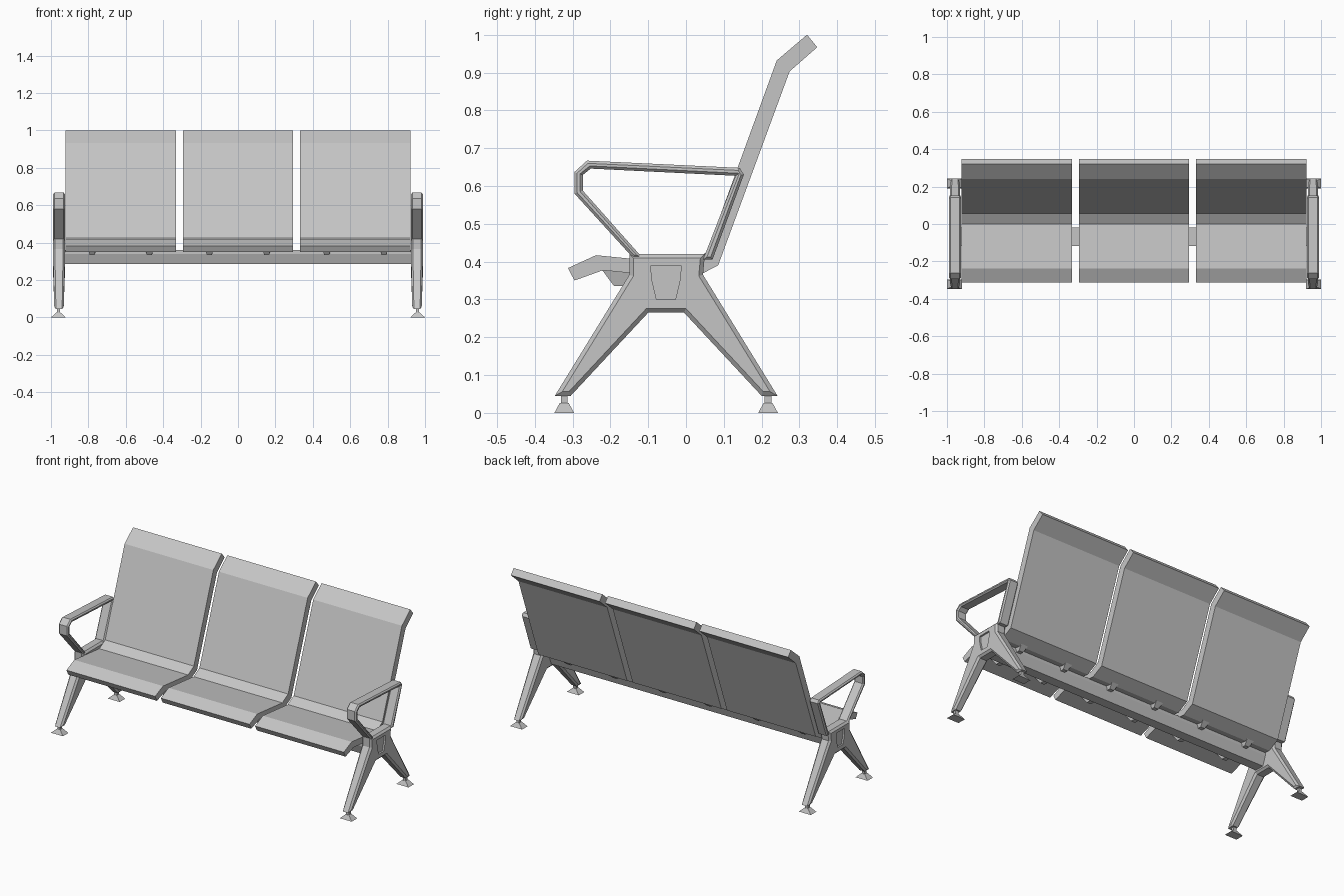
import bpy, bmesh
from mathutils import Matrix, Vector

if "Cube" in bpy.data.objects:
    bpy.data.objects.remove(bpy.data.objects["Cube"])

grey = bpy.data.materials.new("light grey")
grey.use_nodes = True
colour = (0.56, 0.56, 0.56, 1)
grey.diffuse_color = colour
grey.node_tree.nodes["Principled BSDF"].inputs["Base Color"].default_value = colour


def finish(name, bm):
    bmesh.ops.recalc_face_normals(bm, faces=bm.faces)
    mesh = bpy.data.meshes.new(name)
    bm.to_mesh(mesh)
    bm.free()
    mesh.materials.append(grey)
    obj = bpy.data.objects.new(name, mesh)
    bpy.context.collection.objects.link(obj)
    return obj


def prism(profile, centre, width, chamfer=0):
    """Extrude a (y, z) profile along x, with optional chamfered cap rims."""
    bm = bmesh.new()
    x0, x1 = centre - width / 2, centre + width / 2
    face = bm.faces.new([bm.verts.new((x0, y, z)) for y, z in profile])
    out = bmesh.ops.extrude_face_region(bm, geom=[face])
    moved = [v for v in out["geom"] if isinstance(v, bmesh.types.BMVert)]
    bmesh.ops.translate(bm, verts=moved, vec=(x1 - x0, 0, 0))
    bmesh.ops.recalc_face_normals(bm, faces=bm.faces)
    if chamfer:
        rims = [e for e in bm.edges if abs(e.verts[0].co.x - e.verts[1].co.x) < 1e-5]
        bmesh.ops.bevel(bm, geom=rims, offset=chamfer, segments=1,
                        profile=0.5, affect='EDGES')
    return bm


def frustum(bm, x, y, z0, z1, bottom, top):
    """Four-sided tapered block; bottom and top are half sizes in x and y."""
    corners = [(-1, -1), (1, -1), (1, 1), (-1, 1)]
    rings = [[bm.verts.new((x + sx * h[0], y + sy * h[1], z)) for sx, sy in corners]
             for h, z in ((bottom, z0), (top, z1))]
    bm.faces.new(rings[0])
    bm.faces.new(rings[1])
    for i in range(4):
        j = (i + 1) % 4
        bm.faces.new((rings[0][i], rings[0][j], rings[1][j], rings[1][i]))


# Seat shells: one bent slab for pan, backrest and headrest lip
SEAT = [(-0.312, 0.383), (-0.238, 0.417), (0.0, 0.393), (0.055, 0.425),
        (0.24, 0.932), (0.32, 1.0), (0.347, 0.967), (0.274, 0.903),
        (0.085, 0.39), (0.015, 0.354), (-0.22, 0.377), (-0.295, 0.35)]
# Support brackets under each seat
BRACKET = [(-0.222, 0.378), (-0.19, 0.335), (0.0, 0.335), (0.03, 0.362), (0.0, 0.37)]

for i, label in enumerate(("right", "middle", "left")):
    cx = (i - 1) * 0.627
    finish(label + "_seat", prism(SEAT, cx, 0.59))
    for side, dx in (("right", -0.153), ("left", 0.153)):
        bm = prism(BRACKET, cx + dx, 0.046)
        for v in bm.verts:
            if v.co.z < 0.34:
                v.co.x = cx + dx + (v.co.x - cx - dx) * 0.6
        finish(f"{label}_seat_{side}_bracket", bm)

# Cross beam, narrower at the bottom
BEAM = [(-0.118, 0.36), (-0.02, 0.36), (-0.02, 0.34), (-0.04, 0.285),
        (-0.098, 0.285), (-0.118, 0.34)]
finish("cross_beam", prism(BEAM, 0, 1.87))

# End frames
FRAME = [(-0.15, 0.42), (0.05, 0.42), (0.045, 0.365), (0.242, 0.045),
         (0.2, 0.045), (-0.005, 0.265), (-0.1, 0.265), (-0.305, 0.045),
         (-0.347, 0.045), (-0.15, 0.365)]
ARM = [(-0.14, 0.41), (-0.295, 0.58), (-0.295, 0.637), (-0.262, 0.667),
       (0.142, 0.648), (0.153, 0.63), (0.07, 0.405), (0.045, 0.405),
       (0.131, 0.627), (-0.252, 0.646), (-0.273, 0.629), (-0.273, 0.588),
       (-0.115, 0.41)]
PANEL = [(-0.093, 0.39), (-0.013, 0.39), (-0.015, 0.355), (-0.028, 0.3),
         (-0.078, 0.3), (-0.091, 0.355)]

for side, s in (("right", -1), ("left", 1)):
    cx = s * 0.957

    # Hub with two splayed legs that taper towards the floor
    bm = prism(FRAME, cx, 0.066, 0.011)
    for v in bm.verts:
        t = max(0, min(1, (0.265 - v.co.z) / 0.22))
        v.co.x = cx + (v.co.x - cx) * (1 - 0.25 * t)
    frame = finish(side + "_leg_frame", bm)

    # Shallow panel recess in the outer face of the hub
    cutter = finish(side + "_recess_cutter", prism(PANEL, s * 0.995, 0.03))
    cutter.hide_render = True
    cut = frame.modifiers.new("recess", 'BOOLEAN')
    cut.operation = 'DIFFERENCE'
    cut.solver = 'EXACT'
    cut.object = cutter
    bpy.context.view_layer.objects.active = frame
    bpy.ops.object.modifier_apply(modifier=cut.name)
    bpy.data.objects.remove(cutter)

    # Armrest loop
    finish(side + "_armrest", prism(ARM, cx, 0.064, 0.007))

    # Feet: short stem on a flared pad
    for end, y in (("front", -0.322), ("rear", 0.217)):
        bm = bmesh.new()
        frustum(bm, s * 0.96, y, 0, 0.026, (0.04, 0.026), (0.011, 0.012))
        frustum(bm, s * 0.96, y, 0.024, 0.05, (0.009, 0.009), (0.009, 0.009))
        finish(f"{side}_{end}_foot", bm)
